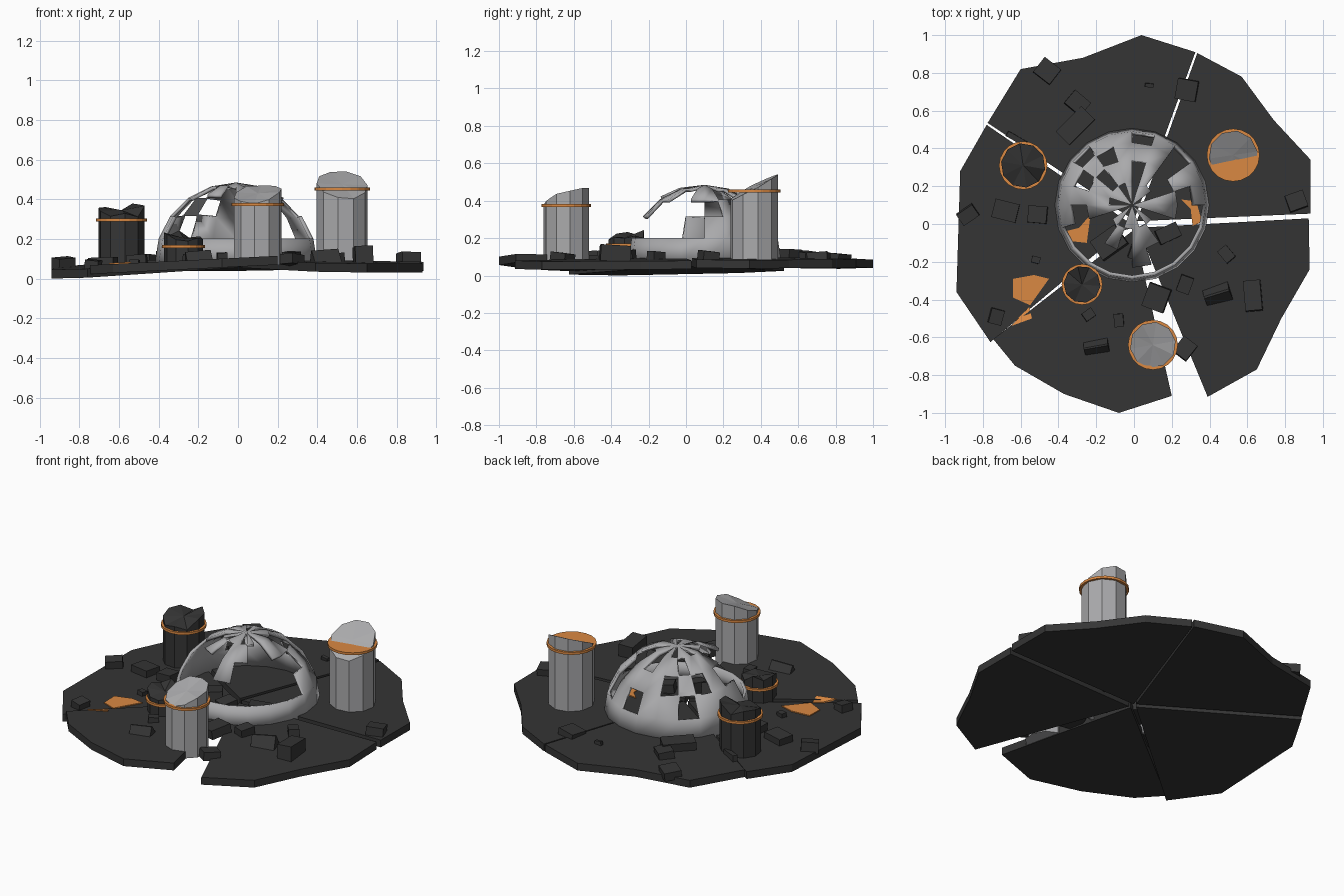
import bpy, bmesh, math, random
from mathutils import Matrix, Vector

if "Cube" in bpy.data.objects:
    bpy.data.objects.remove(bpy.data.objects["Cube"])

random.seed(4)


def material(name, color):
    m = bpy.data.materials.new(name)
    m.diffuse_color = (*color, 1)
    m.use_nodes = True
    m.node_tree.nodes["Principled BSDF"].inputs["Base Color"].default_value = m.diffuse_color
    return m


LIGHT = material("pale_grey", (0.40, 0.40, 0.41))
DARK = material("charcoal", (0.035, 0.035, 0.035))
ORANGE = material("orange", (0.70, 0.25, 0.055))


def finish(name, bm, mat, smooth=False):
    bmesh.ops.recalc_face_normals(bm, faces=bm.faces[:])
    me = bpy.data.meshes.new(name)
    bm.to_mesh(me)
    bm.free()
    me.materials.append(mat)
    ob = bpy.data.objects.new(name, me)
    bpy.context.collection.objects.link(ob)
    if smooth:
        bpy.ops.object.select_all(action='DESELECT')
        ob.select_set(True)
        bpy.context.view_layer.objects.active = ob
        bpy.ops.object.shade_smooth_by_angle(angle=math.radians(30))
    return ob


def prism(name, points, top, thick, mat):
    """Extruded outline whose top follows the height function top(x, y)."""
    bm = bmesh.new()
    hi = [bm.verts.new((x, y, top(x, y))) for x, y in points]
    lo = [bm.verts.new((x, y, top(x, y) - thick)) for x, y in points]
    bm.faces.new(hi)
    bm.faces.new(lo[::-1])
    n = len(points)
    for i in range(n):
        j = (i + 1) % n
        bm.faces.new((hi[i], lo[i], lo[j], hi[j]))
    return finish(name, bm, mat)


def plane_through(c, p, zp, q, zq):
    """Height function for a plane through three known points."""
    cv = Vector(c)
    n = (Vector((*p, zp)) - cv).cross(Vector((*q, zq)) - cv)
    return lambda x, y: cv.z - (n.x * (x - cv.x) + n.y * (y - cv.y)) / n.z


# Cracked ground slabs: inner tip, outer outline, heights of first and last point
SLABS = {
    "back": ((0.0, 0.02, 0.105), [(-.775, .535), (-.6, .82), (-.27, .88), (.04, 1), (.325, .91)], .085, .09),
    "right_back": ((0.015, 0.015, 0.10), [(.335, .905), (.57, .78), (.74, .55), (.935, .34), (.935, .055)], .088, .085),
    "right_front": ((0.02, -0.02, 0.10), [(.925, .03), (.93, -.24), (.78, -.5), (.65, -.77), (.39, -.915)], .08, .08),
    "front": ((0.0, -0.03, 0.105), [(.2, -.91), (-.08, -1), (-.37, -.9), (-.63, -.75), (-.745, -.61)], .115, .068),
    "left": ((-0.015, 0.0, 0.10), [(-.76, -.625), (-.94, -.36), (-.92, .28), (-.78, .525)], .05, .07),
}
floors = {}
for key, (tip, rim, z0, z1) in SLABS.items():
    floors[key] = plane_through(tip, rim[0], z0, rim[-1], z1)
    prism(f"ground_slab_{key}", [tip[:2]] + rim, floors[key], 0.045, DARK)


def floor_at(x, y):
    a = math.degrees(math.atan2(y, x)) % 360
    key = ("right_back" if 3 < a < 70 else "back" if 70 <= a < 146 else
           "left" if 146 <= a < 219 else "front" if 219 <= a < 287 else "right_front")
    return floors[key](x, y)


# Ruined dome: 5 rings of 20 panels with some panels missing
SEG, RINGS, R = 20, 5, 0.41
MISSING = {
    0: set(),
    1: {2, 4, 7} | set(range(11, 20)),
    2: {0, 2, 6, 8, 10} | (set(range(11, 20)) - {15}),
    3: {1, 2, 4, 7, 11, 12, 14, 17, 18},
    4: {1, 4, 6, 9, 11, 13, 16, 18},
}
bm = bmesh.new()
grid = [[bm.verts.new((R * math.cos(e) * math.cos(a) - 0.01, R * math.cos(e) * math.sin(a) + 0.1,
                       0.075 + R * math.sin(e)))
         for a in (math.tau * k / SEG for k in range(SEG))]
        for e in (math.pi / 2 * r / RINGS for r in range(RINGS))]
apex = bm.verts.new((-0.01, 0.1, 0.075 + R))
for r in range(RINGS):
    for k in range(SEG):
        if k in MISSING[r]:
            continue
        j = (k + 1) % SEG
        if r < RINGS - 1:
            bm.faces.new((grid[r][k], grid[r][j], grid[r + 1][j], grid[r + 1][k]))
        else:
            bm.faces.new((grid[r][k], grid[r][j], apex))
bmesh.ops.delete(bm, geom=[v for v in bm.verts if not v.link_faces], context='VERTS')
dome = finish("dome_shell", bm, LIGHT, smooth=True)
shell = dome.modifiers.new("thickness", 'SOLIDIFY')
shell.thickness = 0.018
shell.offset = -1


# Broken towers with a slanted, ragged top and an orange band
def tower(name, x, y, r, top, sx, sy, rag, band_z, mat, sides=10):
    turn = random.random()
    ring = [(x + r * math.cos(math.tau * (i + turn) / sides),
             y + r * math.sin(math.tau * (i + turn) / sides)) for i in range(sides)]
    bm = bmesh.new()
    lo = [bm.verts.new((px, py, 0.07)) for px, py in ring]
    hi = [bm.verts.new((px, py, top + sx * (px - x) + sy * (py - y) + random.uniform(-rag, rag)))
          for px, py in ring]
    bm.faces.new(lo[::-1])
    mid = bm.verts.new((x, y, top))
    for i in range(sides):
        j = (i + 1) % sides
        bm.faces.new((lo[i], lo[j], hi[j], hi[i]))
        bm.faces.new((hi[i], hi[j], mid))
    finish(name, bm, mat)
    band = [(x + (r + .01) * math.cos(math.tau * i / 20),
             y + (r + .01) * math.sin(math.tau * i / 20)) for i in range(20)]
    prism(name + "_band", band, lambda *_: band_z + 0.007, 0.015, ORANGE)


tower("tower_back_right", .525, .365, .13, .475, -.08, .55, .006, .453, LIGHT)
tower("tower_front", .1, -.64, .122, .43, .2, .35, .012, .375, LIGHT)
tower("tower_back_left", -.587, .31, .118, .345, .0, .12, .028, .295, DARK)
tower("tower_stump", -.275, -.32, .098, .205, .0, .1, .035, .163, DARK)

# Scattered rubble: x, y, width, depth, height, turn in degrees
BLOCKS = [
    (-.46, .81, .11, .10, .035, -38), (.28, .71, .11, .11, .03, -10),
    (-.30, .64, .11, .09, .04, -40), (-.31, .52, .19, .10, .05, 45),
    (-.68, .07, .13, .10, .04, -14), (-.88, .05, .10, .07, .05, 35),
    (-.51, .05, .10, .09, .045, -5), (-.08, -.51, .05, .07, .03, 5),
    (-.24, -.48, .06, .05, .03, 35), (-.52, -.19, .045, .035, .025, -15),
    (.12, -.39, .12, .13, .04, -20), (.27, -.66, .09, .10, .035, -38),
    (.27, -.32, .07, .09, .045, -20), (.63, -.38, .09, .16, .08, 5),
    (.49, -.16, .06, .08, .04, 40), (.86, .12, .10, .09, .045, 20),
    (.08, .735, .045, .02, .02, -5), (-.73, -.49, .07, .08, .04, -15),
    (-.13, -.10, .16, .12, .08, 35), (.02, -.14, .08, .10, .06, -20),
    (.18, -.05, .12, .08, .05, 25), (-.62, .45, .12, .03, .03, -30),
]
SHARDS = [(.44, -.37, .14, .11, .06, 17), (-.20, -.65, .13, .09, .045, 10)]


def rubble(name, x, y, w, d, h, turn, pointed):
    bm = bmesh.new()
    bmesh.ops.create_cube(bm, size=1)
    if pointed:
        for v in bm.verts:
            if v.co.z > 0:
                v.co.y *= 0.1
    bmesh.ops.scale(bm, vec=(w, d, h + .015), verts=bm.verts[:])
    tilt = Matrix.Rotation(random.uniform(-.12, .12), 4, 'X') @ Matrix.Rotation(random.uniform(-.12, .12), 4, 'Y')
    place = Matrix.Translation((x, y, floor_at(x, y) + h / 2 - .0075))
    bm.transform(place @ Matrix.Rotation(math.radians(turn), 4, 'Z') @ tilt)
    finish(name, bm, DARK)


for i, b in enumerate(BLOCKS):
    rubble(f"rubble_block_{i + 1}", *b, False)
for i, b in enumerate(SHARDS):
    rubble(f"rubble_shard_{i + 1}", *b, True)

# Orange paint patches lying on the ground
PATCHES = {
    "large": [(-.64, -.29), (-.53, -.27), (-.45, -.29), (-.50, -.36), (-.55, -.43), (-.64, -.39)],
    "small": [(-.555, -.44), (-.54, -.50), (-.65, -.54), (-.60, -.485)],
    "dome_left": [(-.37, -.04), (-.29, -.02), (-.23, .05), (-.25, -.10), (-.34, -.09)],
    "dome_right": [(.25, .13), (.33, .12), (.36, .01), (.31, -.01), (.30, .08)],
}
for key, pts in PATCHES.items():
    prism(f"paint_patch_{key}", pts, lambda x, y: floor_at(x, y) + 0.006, 0.008, ORANGE)
